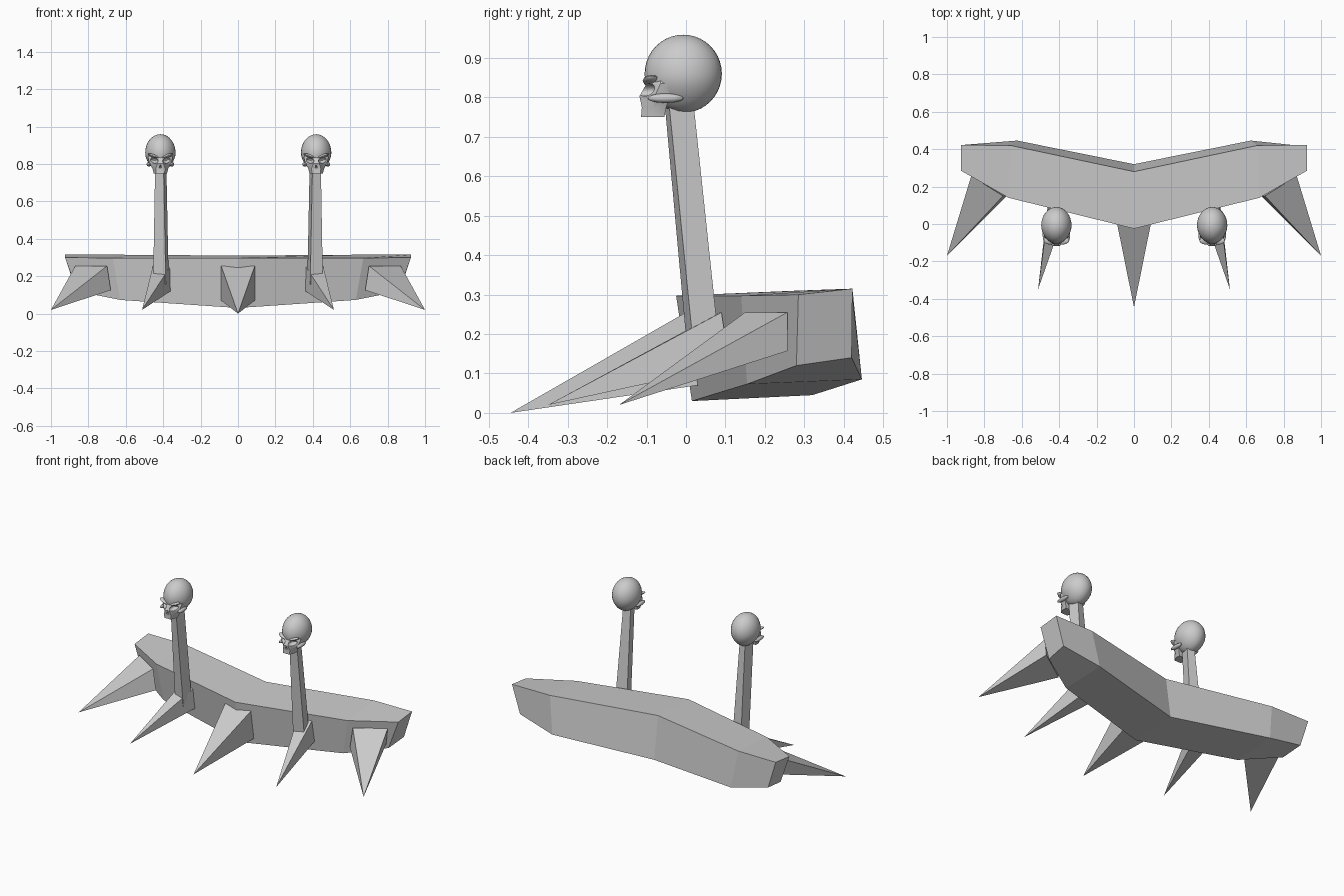
import bpy, bmesh, math
from mathutils import Matrix, Vector

if "Cube" in bpy.data.objects:
    bpy.data.objects.remove(bpy.data.objects["Cube"])


def new_object(name, bm):
    bmesh.ops.recalc_face_normals(bm, faces=bm.faces)
    me = bpy.data.meshes.new(name)
    bm.to_mesh(me)
    bm.free()
    ob = bpy.data.objects.new(name, me)
    bpy.context.collection.objects.link(ob)
    return ob


def loft(name, rings):
    """Skin a row of equal-sized rings and cap both ends."""
    bm = bmesh.new()
    vs = [[bm.verts.new(p) for p in r] for r in rings]
    n = len(rings[0])
    for a, b in zip(vs, vs[1:]):
        for i in range(n):
            j = (i + 1) % n
            bm.faces.new((a[i], a[j], b[j], b[i]))
    bm.faces.new(vs[0])
    bm.faces.new(vs[-1])
    return new_object(name, bm)


def spike(name, base, tip, s=1):
    """Four-sided pyramid; s mirrors it in x."""
    bm = bmesh.new()
    b = [bm.verts.new((s * x, y, z)) for x, y, z in base]
    t = bm.verts.new((s * tip[0], tip[1], tip[2]))
    for i in range(4):
        bm.faces.new((b[i], b[(i + 1) % 4], t))
    bm.faces.new(b)
    return new_object(name, bm)


def ball(name, loc, size, tilt=0, u=24, v=14):
    bm = bmesh.new()
    bmesh.ops.create_uvsphere(
        bm, u_segments=u, v_segments=v, radius=1,
        matrix=Matrix.LocRotScale(Vector(loc), Matrix.Rotation(tilt, 3, 'Y'), Vector(size)))
    return new_object(name, bm)


# V-shaped beam: front top, back top, back bottom, front bottom per station
mid = [(0, -.025, .297), (0, .28, .31), (0, .32, .045), (0, .015, .03)]
bend = [(.67, .14, .297), (.66, .42, .315), (.625, .446, .085), (.63, .155, .073)]
end = [(.925, .285, .30), (.925, .422, .315), (.87, .42, .14), (.86, .28, .12)]
flip = lambda ring: [(-x, y, z) for x, y, z in ring]
loft("plow_beam", [flip(end), flip(bend), mid, bend, end])

# Spikes
spike("centre_spike", [(-.09, .0, .255), (.09, .0, .255), (.09, .03, .07), (-.09, .03, .07)],
      (0, -.445, 0))
for s, side in ((-1, "left"), (1, "right")):
    spike(side + "_inner_spike",
          [(.36, .085, .255), (.455, .09, .255), (.46, .11, .12), (.36, .09, .12)],
          (.513, -.35, .02), s)
    spike(side + "_outer_spike",
          [(.70, .15, .255), (.87, .257, .255), (.86, .257, .157), (.68, .15, .125)],
          (1, -.17, .02), s)

    # Leaning skull post, square and turned to match the beam
    def post_ring(y, z, w, d, slope):
        pts = []
        for a, b in ((-1, -1), (1, -1), (1, 1), (-1, 1)):
            p = Matrix.Rotation(.24, 3, 'Z') @ Vector((a * w, b * d, 0))
            pts.append((s * (.413 + p.x), y + p.y, z + slope * b))
        return pts
    loft(side + "_post", [post_ring(.04, .2, .035, .029, .045),
                          post_ring(-.018, .79, .023, .032, 0)])

# Skull: cranium, pinched at the temples and towards the jaw
skull = ball("left_skull", (0, -.007, .86), (.081, .098, .099), 0, 32, 20)
for v in skull.data.vertices:
    if v.co.z < .84:
        v.co.x *= 1 - 1.6 * (.84 - v.co.z)
    if v.co.y < -.03:
        v.co.x *= 1 + .9 * (v.co.y + .03)
    v.co.z = max(v.co.z, .762 + max(0, -v.co.y) * .2)


def face_ring(z, front, back, fw, bw):
    return [(-fw, front, z), (fw, front, z), (bw, (front + back) / 2, z), (bw, back, z),
            (-bw, back, z), (-bw, (front + back) / 2, z)]


# Face block, cheekbones and brows are fused, then sockets and nose are cut
parts = [loft("face", [face_ring(.75, -.114, -.055, .022, .036),
                       face_ring(.775, -.112, -.05, .025, .042),
                       face_ring(.803, -.118, -.04, .016, .058),
                       face_ring(.835, -.1, -.03, .032, .066),
                       face_ring(.86, -.09, -.03, .03, .05)])]
cuts = [spike("nose_cut", [(-.013, -.14, .772), (.013, -.14, .772), (.005, -.14, .80),
                           (-.005, -.14, .80)], (0, -.085, .785))]
for s in (-1, 1):
    parts.append(ball("cheek", (s * .061, -.052, .798), (.013, .046, .012), 0, 12, 8))
    parts.append(ball("brow", (s * .034, -.088, .842), (.036, .022, .009), -s * .35, 12, 8))
    cuts.append(ball("socket_cut", (s * .036, -.108, .82), (.025, .04, .016), -s * .3, 16, 10))
for group, op in ((parts, 'UNION'), (cuts, 'DIFFERENCE')):
    for p in group:
        p.hide_render = True
        m = skull.modifiers.new(p.name, 'BOOLEAN')
        m.operation, m.object, m.solver = op, p, 'EXACT'

# Bake the skull and place one on each post
bpy.context.view_layer.update()
baked = bpy.data.meshes.new_from_object(
    skull.evaluated_get(bpy.context.evaluated_depsgraph_get()))
skull.modifiers.clear()
skull.data = baked
for p in parts + cuts:
    bpy.data.objects.remove(p)
twin = skull.copy()
twin.name = "right_skull"
bpy.context.collection.objects.link(twin)
skull.location.x, twin.location.x = -.415, .418
bpy.context.view_layer.objects.active = skull
skull.select_set(True)
bpy.ops.object.shade_smooth_by_angle(angle=math.radians(35))
